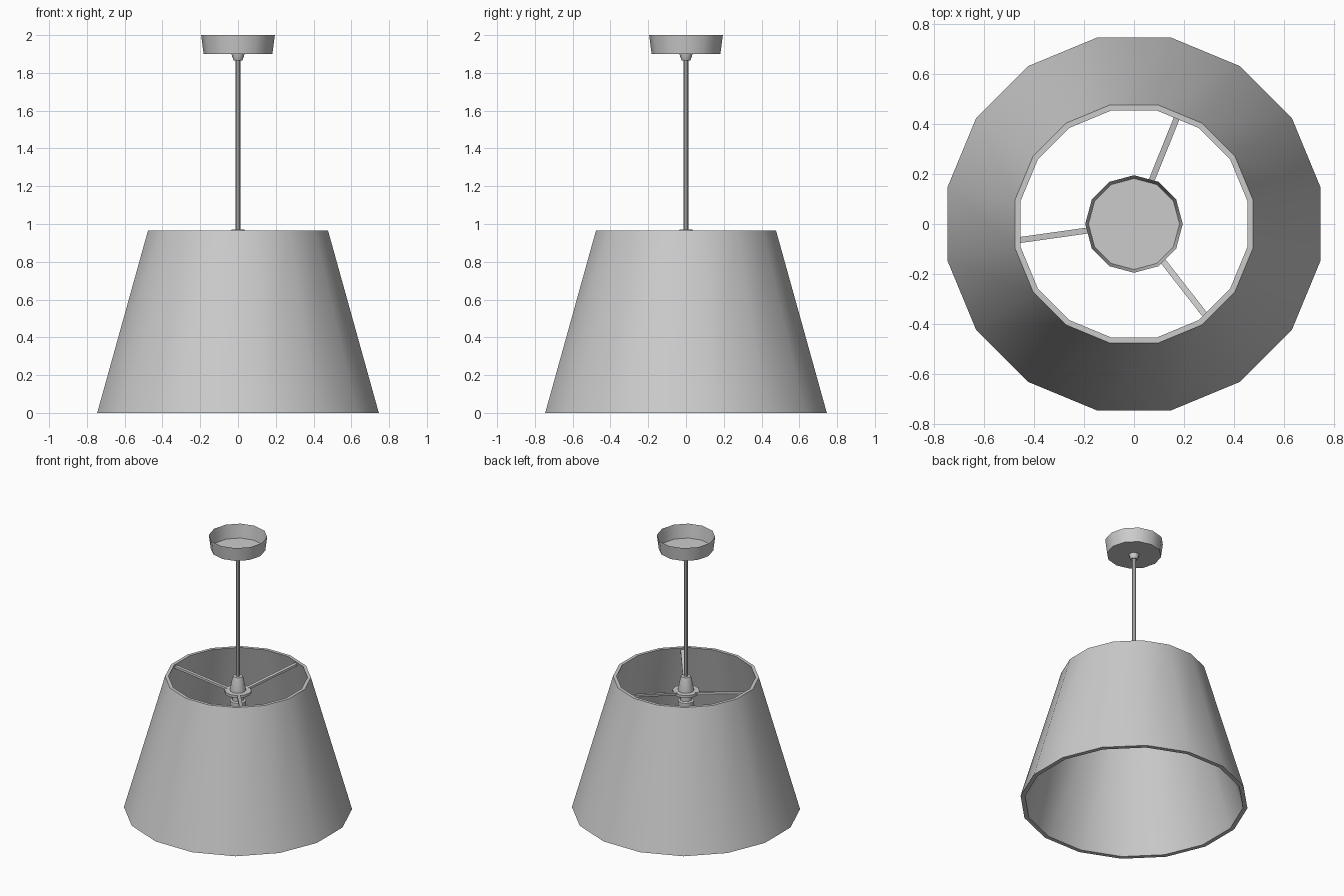
import bpy, bmesh, math
from mathutils import Vector

if "Cube" in bpy.data.objects:
    bpy.data.objects.remove(bpy.data.objects["Cube"])


def lathe(name, profile, sides, offset=0.0, closed=False, angle=40):
    """Revolve a (radius, z) profile round the z axis; radius 0 makes a pole."""
    bm = bmesh.new()
    rings = []
    for r, z in profile:
        if r == 0:
            rings.append([bm.verts.new((0, 0, z))] * sides)
        else:
            rings.append([bm.verts.new((r * math.cos(offset + math.tau * i / sides),
                                        r * math.sin(offset + math.tau * i / sides), z))
                          for i in range(sides)])
    pairs = list(zip(rings, rings[1:]))
    if closed:
        pairs.append((rings[-1], rings[0]))
    for a, b in pairs:
        for i in range(sides):
            j = (i + 1) % sides
            bm.faces.new(dict.fromkeys((a[i], a[j], b[j], b[i])))
    bmesh.ops.recalc_face_normals(bm, faces=bm.faces)
    return finish(name, bm, angle)


def finish(name, bm, angle):
    mesh = bpy.data.meshes.new(name)
    bm.to_mesh(mesh)
    bm.free()
    ob = bpy.data.objects.new(name, mesh)
    bpy.context.collection.objects.link(ob)
    bpy.ops.object.select_all(action='DESELECT')
    ob.select_set(True)
    bpy.context.view_layer.objects.active = ob
    bpy.ops.object.shade_smooth_by_angle(angle=math.radians(angle))
    return ob


def bar(name, start, end, width, height):
    """Rectangular bar between two points."""
    start, end = Vector(start), Vector(end)
    d = (end - start).normalized()
    side = d.cross(Vector((0, 0, 1))).normalized() * width / 2
    up = side.cross(d).normalized() * height / 2
    bm = bmesh.new()
    a, b = [[bm.verts.new(p + side * s + up * u)
             for s, u in ((-1, -1), (1, -1), (1, 1), (-1, 1))] for p in (start, end)]
    bm.faces.new(a)
    bm.faces.new(b)
    for i in range(4):
        j = (i + 1) % 4
        bm.faces.new((a[i], a[j], b[j], b[i]))
    bmesh.ops.recalc_face_normals(bm, faces=bm.faces)
    return finish(name, bm, 30)


# Sixteen-sided tapered shade with wall thickness
lathe("lamp_shade", [(0.76, 0), (0.486, 0.965), (0.463, 0.965), (0.73, 0)],
      16, math.pi / 16, closed=True)

# Open ceiling cup with its cord grip below
lathe("ceiling_cup", [(0.195, 2.0), (0.182, 1.9), (0.033, 1.9)], 12)
lathe("cord_grip", [(0, 1.9), (0.034, 1.9), (0.031, 1.885), (0.022, 1.865), (0, 1.865)], 12)

# Suspension rod
lathe("rod", [(0, 1.88), (0.013, 1.88), (0.013, 0.96), (0, 0.96)], 8)

# Bulb socket: cone, clamping flange, threaded collar and lower sleeve
lathe("socket", [(0, 0.972), (0.033, 0.972), (0.037, 0.96), (0.053, 0.875),
                 (0.053, 0.86), (0.04, 0.86), (0.04, 0.8), (0.055, 0.795),
                 (0.055, 0.765), (0.042, 0.76), (0.042, 0.67), (0.034, 0.67),
                 (0.034, 0.76), (0, 0.76)], 12)
lathe("socket_flange", [(0.038, 0.868), (0.09, 0.868), (0.09, 0.85), (0.038, 0.85)],
      12, closed=True)

# Three spokes rising from the flange to the top of the shade
for n, deg in enumerate((68, 188, 308)):
    c, s = math.cos(math.radians(deg)), math.sin(math.radians(deg))
    bar(f"spoke_{n + 1}", (0.07 * c, 0.07 * s, 0.86), (0.468 * c, 0.468 * s, 0.942),
        0.024, 0.016)
